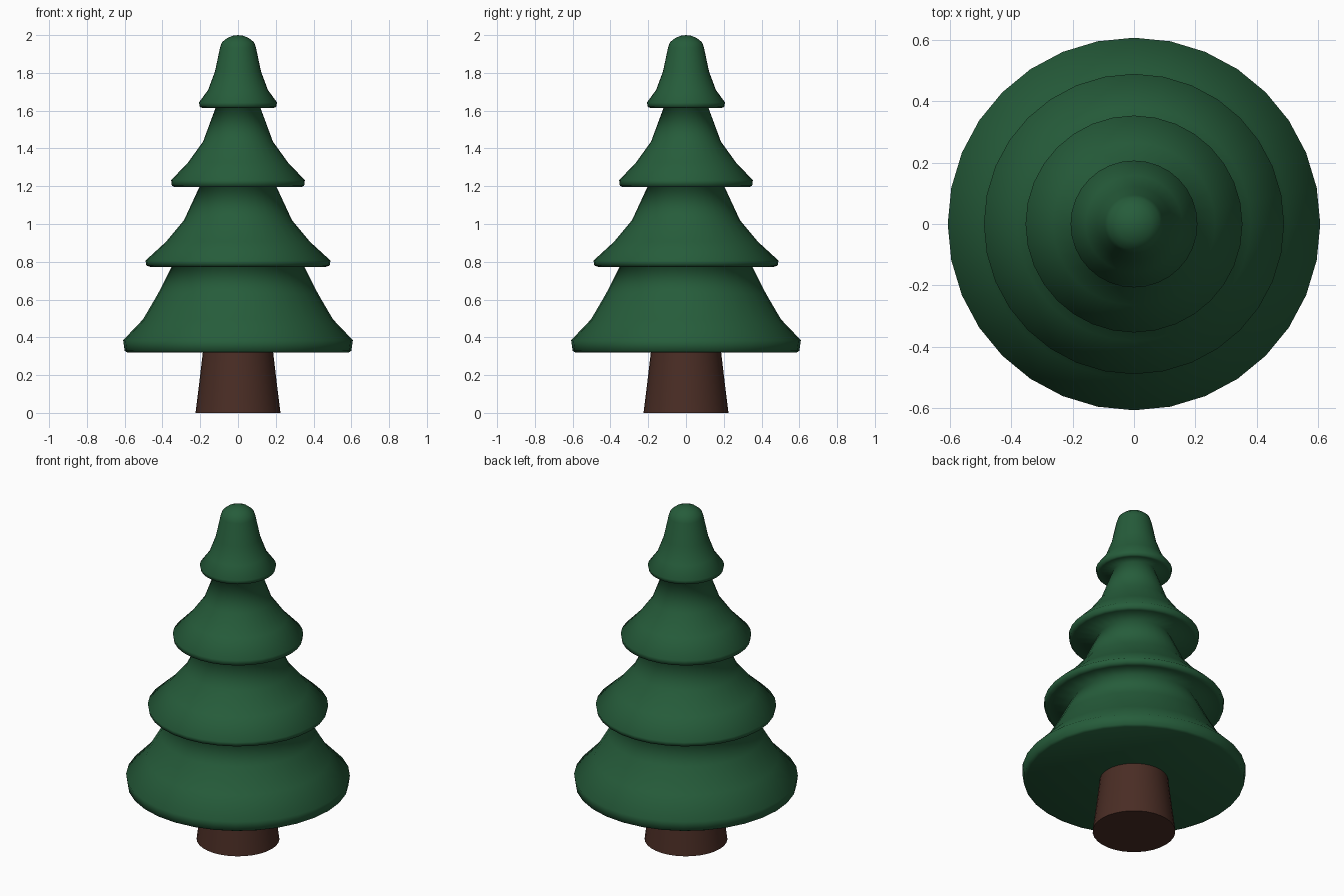
import bpy, bmesh, math

if "Cube" in bpy.data.objects:
    bpy.data.objects.remove(bpy.data.objects["Cube"])

def material(name, rgb):
    m = bpy.data.materials.new(name)
    m.diffuse_color = (*rgb, 1)
    m.use_nodes = True
    m.node_tree.nodes["Principled BSDF"].inputs["Base Color"].default_value = m.diffuse_color
    return m

green = material("pine green", (0.019, 0.108, 0.043))
brown = material("bark brown", (0.068, 0.026, 0.018))
SIDES = 32

def lathe(name, profile, mat, smooth_angle):
    """Spin (radius, z) points around z; radius 0 makes a pole."""
    bm = bmesh.new()
    rings = []
    for r, z in profile:
        if r == 0:
            rings.append([bm.verts.new((0, 0, z))] * SIDES)
        else:
            rings.append([bm.verts.new((r * math.cos(a), r * math.sin(a), z))
                          for a in (2 * math.pi * i / SIDES for i in range(SIDES))])
    for lo, hi in zip(rings, rings[1:]):
        for i in range(SIDES):
            j = (i + 1) % SIDES
            quad = [lo[i], lo[j], hi[j], hi[i]]
            bm.faces.new(list(dict.fromkeys(quad)))
    bmesh.ops.recalc_face_normals(bm, faces=bm.faces[:])
    me = bpy.data.meshes.new(name)
    bm.to_mesh(me)
    bm.free()
    me.materials.append(mat)
    ob = bpy.data.objects.new(name, me)
    bpy.context.collection.objects.link(ob)
    bpy.ops.object.select_all(action='DESELECT')
    ob.select_set(True)
    bpy.context.view_layer.objects.active = ob
    bpy.ops.object.shade_smooth_by_angle(angle=math.radians(smooth_angle))
    return ob

# tapered trunk, top hidden inside the lowest tier
lathe("trunk", [(0, 0), (0.225, 0), (0.205, 0.16), (0.185, 0.33), (0, 0.33)], brown, 60)

# foliage: one continuous profile of four flared tiers
lathe("foliage", [
    (0, 0.32), (0.585, 0.32), (0.6, 0.328), (0.608, 0.385),
    (0.503, 0.495), (0.424, 0.63), (0.345, 0.785),        # lowest tier
    (0.465, 0.773), (0.485, 0.78), (0.49, 0.806),
    (0.381, 0.906), (0.286, 1.02), (0.2, 1.205),          # second tier
    (0.335, 1.195), (0.35, 1.202), (0.354, 1.232),
    (0.265, 1.325), (0.185, 1.436), (0.115, 1.625),       # third tier
    (0.19, 1.615), (0.202, 1.62), (0.207, 1.643),
    (0.158, 1.71), (0.122, 1.807), (0.095, 1.934),        # top tier
    (0.085, 1.962), (0.058, 1.984), (0.03, 1.996), (0, 2.0),
], green, 180)
